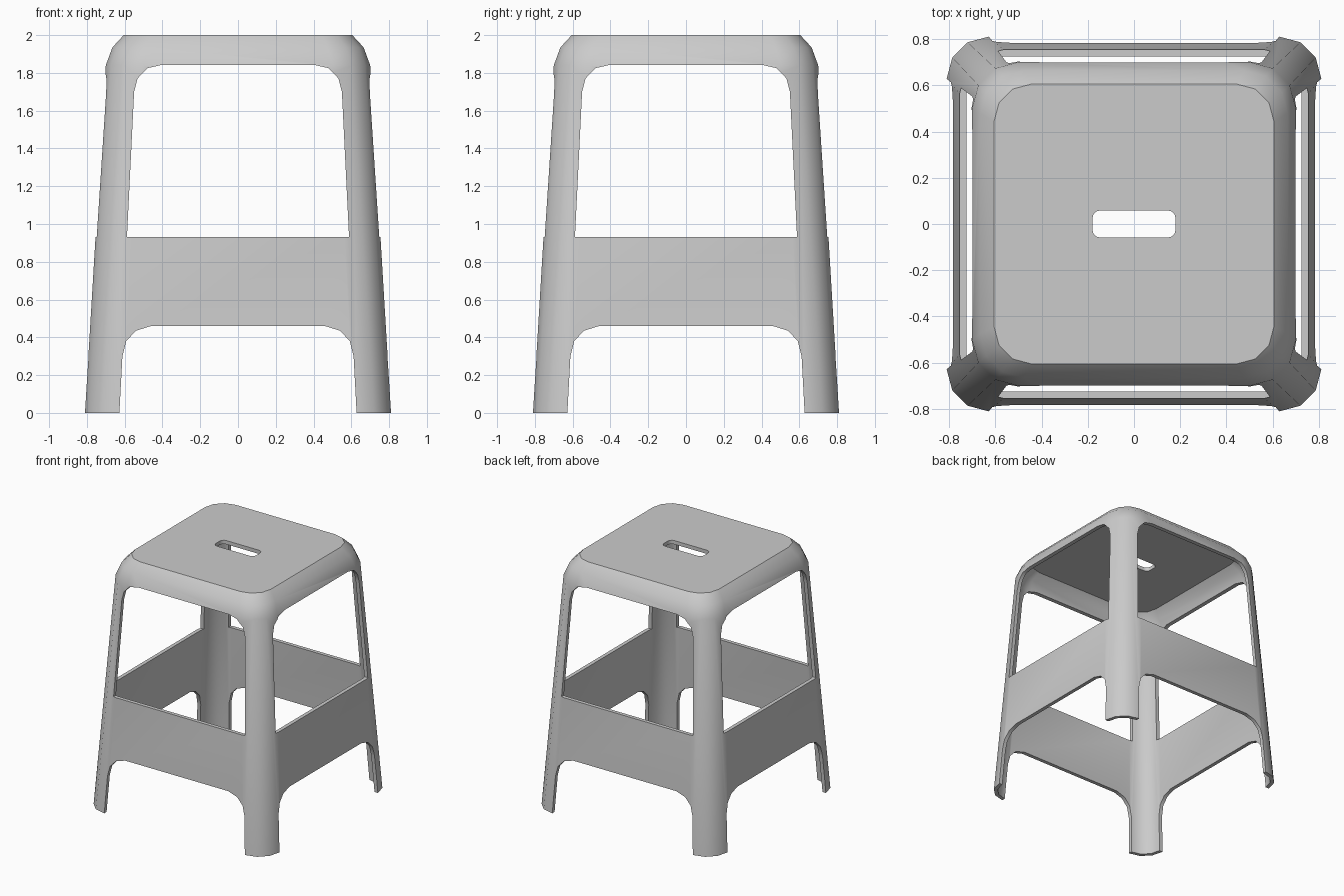
import bpy, bmesh
from math import sin, cos, pi

if "Cube" in bpy.data.objects:
    bpy.data.objects.remove(bpy.data.objects["Cube"])


def ring(bm, half, r, z, seg=3):
    """Rounded square loop of vertices."""
    c = half - r
    out = []
    for q, (sx, sy) in enumerate([(1, 1), (-1, 1), (-1, -1), (1, -1)]):
        for i in range(seg + 1):
            a = (q + i / seg) * pi / 2
            out.append(bm.verts.new((sx * c + r * cos(a), sy * c + r * sin(a), z)))
    return out


def bridge(bm, a, b):
    n = len(a)
    for i in range(n):
        j = (i + 1) % n
        bm.faces.new((a[i], a[j], b[j], b[i]))


def finish(bm, name):
    bmesh.ops.recalc_face_normals(bm, faces=bm.faces)
    me = bpy.data.meshes.new(name)
    bm.to_mesh(me)
    bm.free()
    ob = bpy.data.objects.new(name, me)
    bpy.context.collection.objects.link(ob)
    return ob


def prism(name, pts, place):
    """Closed prism from a 2D outline; place(u, v, w) maps to 3D."""
    bm = bmesh.new()
    a = [bm.verts.new(place(u, v, 0)) for u, v in pts]
    b = [bm.verts.new(place(u, v, 1)) for u, v in pts]
    bridge(bm, a, b)
    bm.faces.new(a)
    bm.faces.new(b)
    ob = finish(bm, name)
    ob.hide_render = True
    return ob


def mirrored(half):
    return half + [(-x, z) for x, z in reversed(half)]


# Hollow moulded body: outer skin up to the seat, inner skin offset inward
T = 0.03
bm = bmesh.new()
outer = [ring(bm, h, r, z) for h, r, z in
         [(0.81, 0.18, 0), (0.70, 0.20, 1.84), (0.665, 0.19, 1.935), (0.605, 0.16, 2.0)]]
inner = [ring(bm, h, r, z) for h, r, z in
         [(0.81 - T, 0.15, 0), (0.70 - T, 0.17, 1.83), (0.64, 0.165, 1.912), (0.592, 0.148, 2.0 - T)]]
for skin in (outer, inner):
    for a, b in zip(skin, skin[1:]):
        bridge(bm, a, b)
    bm.faces.new(skin[-1])
bridge(bm, outer[0], inner[0])
stool = finish(bm, "stool_body")

# Openings: upper window, lower leg arch, seat hand slot
window = mirrored([(0.588, 0.93), (0.55, 1.70), (0.532, 1.77), (0.48, 1.825), (0.405, 1.842)])
arch = mirrored([(0.634, -0.1), (0.628, 0.0), (0.612, 0.30), (0.592, 0.38), (0.54, 0.435), (0.46, 0.46)])
slot = []
for sx, sy, q in [(1, 1, 0), (-1, 1, 1), (-1, -1, 2), (1, -1, 3)]:
    for i in range(4):
        a = (q + i / 3) * pi / 2
        slot.append((sx * 0.145 + 0.035 * cos(a), sy * 0.024 + 0.035 * sin(a)))

cutters = [prism("slot_cutter", slot, lambda u, v, w: (u, v, 1.9 + w * 0.2))]
for name, pts in (("window", window), ("arch", arch)):
    cutters.append(prism(name + "_cutter_y", pts, lambda u, v, w: (u, 2 * w - 1, v)))
    cutters.append(prism(name + "_cutter_x", pts, lambda u, v, w: (2 * w - 1, u, v)))

bpy.context.view_layer.objects.active = stool
stool.select_set(True)
for c in cutters:
    m = stool.modifiers.new(c.name, 'BOOLEAN')
    m.operation = 'DIFFERENCE'
    m.solver = 'EXACT'
    m.object = c
    bpy.ops.object.modifier_apply(modifier=m.name)
for c in cutters:
    bpy.data.objects.remove(c)

bpy.ops.object.shade_smooth_by_angle(angle=0.6)
